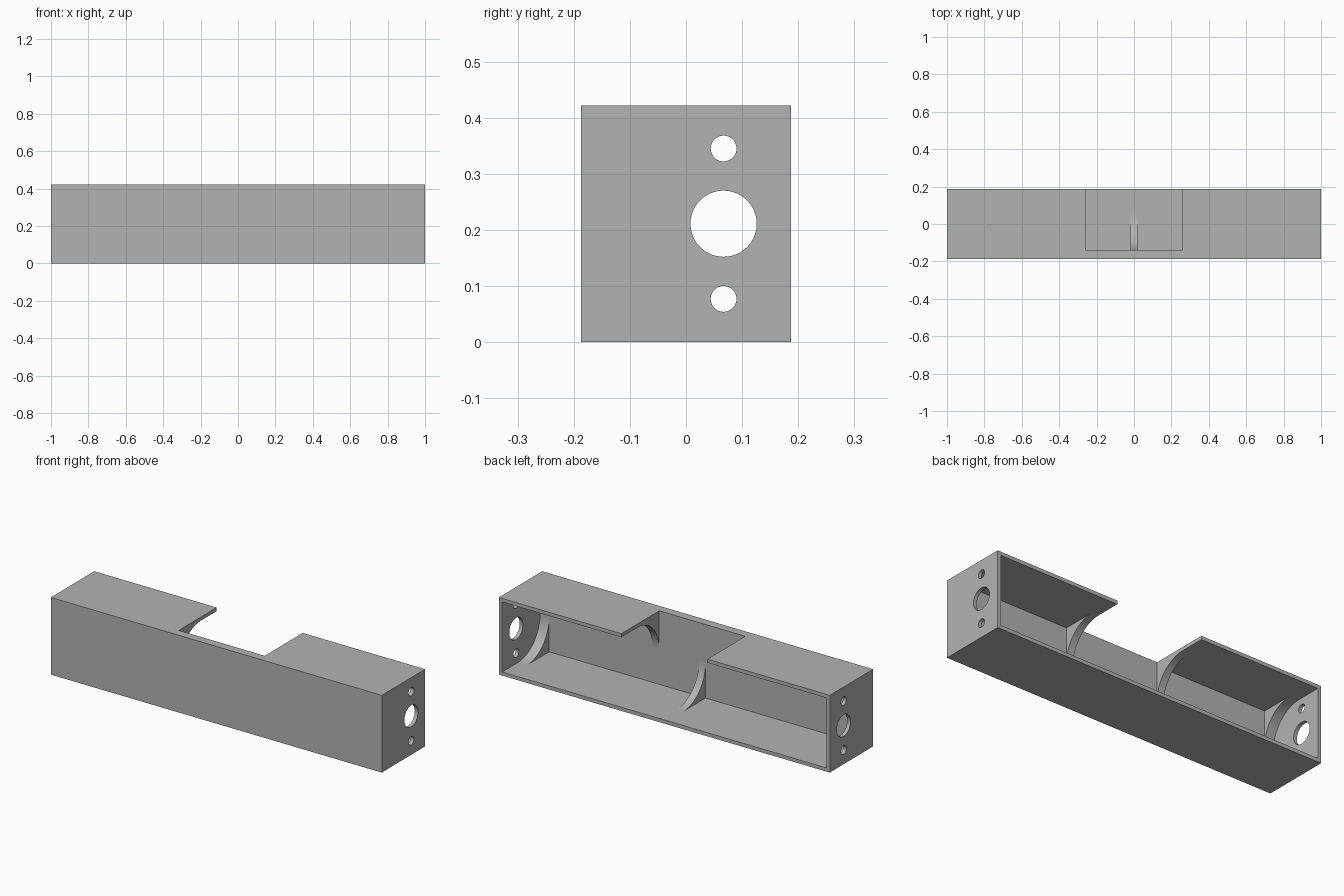
import bpy, bmesh, math

cube = bpy.data.objects.get("Cube")
if cube:
    bpy.data.objects.remove(cube, do_unlink=True)

LENGTH, DEPTH, HEIGHT = 2.0, 0.374, 0.422
WALL = 0.02
FRONT_IN = -0.14            # inner face of the thick front wall
MID = HEIGHT / 2
RADIUS = MID - WALL         # cradle curve, tangent to floor, roof and front
HOLE_Y = 0.067

grey = bpy.data.materials.new("plain grey")
grey.use_nodes = True
grey.diffuse_color = (0.45, 0.45, 0.45, 1)
grey.node_tree.nodes["Principled BSDF"].inputs["Base Color"].default_value = grey.diffuse_color


def prism(name, points, offset):
    """Extrude a flat outline of 3D points along an offset vector."""
    bm = bmesh.new()
    face = bm.faces.new([bm.verts.new(p) for p in points])
    grown = bmesh.ops.extrude_face_region(bm, geom=[face])["geom"]
    bmesh.ops.translate(bm, vec=offset,
                        verts=[v for v in grown if isinstance(v, bmesh.types.BMVert)])
    bmesh.ops.recalc_face_normals(bm, faces=bm.faces)
    mesh = bpy.data.meshes.new(name)
    bm.to_mesh(mesh)
    bm.free()
    mesh.materials.append(grey)
    obj = bpy.data.objects.new(name, mesh)
    bpy.context.collection.objects.link(obj)
    return obj


def activate(obj):
    bpy.ops.object.select_all(action='DESELECT')
    obj.select_set(True)
    bpy.context.view_layer.objects.active = obj


def smooth(obj):
    activate(obj)
    bpy.ops.object.shade_smooth_by_angle(angle=math.radians(30))


def cut(obj, cutter):
    cutter.hide_render = True
    activate(obj)
    mod = obj.modifiers.new("cut", 'BOOLEAN')
    mod.operation, mod.solver, mod.object = 'DIFFERENCE', 'EXACT', cutter
    bpy.ops.object.modifier_apply(modifier=mod.name)
    bpy.data.objects.remove(cutter, do_unlink=True)


# Outer block
hx, hy = LENGTH / 2, DEPTH / 2
housing = prism("housing", [(-hx, -hy, 0), (hx, -hy, 0), (hx, hy, 0), (-hx, hy, 0)],
                (0, 0, HEIGHT))

# Cavity open at the back, joined with the notch through the roof
ix, notch, roof = hx - WALL, 0.26, HEIGHT - WALL
half = [(ix, WALL), (ix, roof), (notch, roof), (notch, HEIGHT + 0.1)]
outline = half + [(-x, z) for x, z in reversed(half)]
cut(housing, prism("cavity", [(x, FRONT_IN, z) for x, z in outline], (0, 0.5, 0)))

# Round holes through both end walls
for z, r in ((MID, 0.059), (MID - 0.134, 0.023), (MID + 0.134, 0.023)):
    ring = [math.tau * i / 48 for i in range(48)]
    cut(housing, prism("drill", [(-1.1, HOLE_Y + r * math.cos(a), z + r * math.sin(a))
                                 for a in ring], (2.2, 0, 0)))
smooth(housing)


# Curved cradle ribs filling the corner between front wall and floor or roof
def rib(name, x0, x1, top):
    yc, sink, n = FRONT_IN + RADIUS, 0.01, 24
    pts = [(yc - RADIUS * math.cos(a), -RADIUS * math.sin(a))
           for a in (math.pi / 2 * i / n for i in range(n + 1))]
    pts += [(yc, -RADIUS - sink), (FRONT_IN - sink, -RADIUS - sink), (FRONT_IN - sink, 0)]
    flip = -1 if top else 1
    smooth(prism(name, [(x0, y, MID + flip * z) for y, z in pts], (x1 - x0, 0, 0)))


rib("middle_rib", -0.02, 0.02, False)
for side, s in (("left", 1), ("right", -1)):
    rib(side + "_notch_rib", s * notch, s * 0.30, True)
    for level, top in (("lower", False), ("upper", True)):
        rib(f"{side}_end_{level}_rib", s * 0.925, s * 0.985, top)
